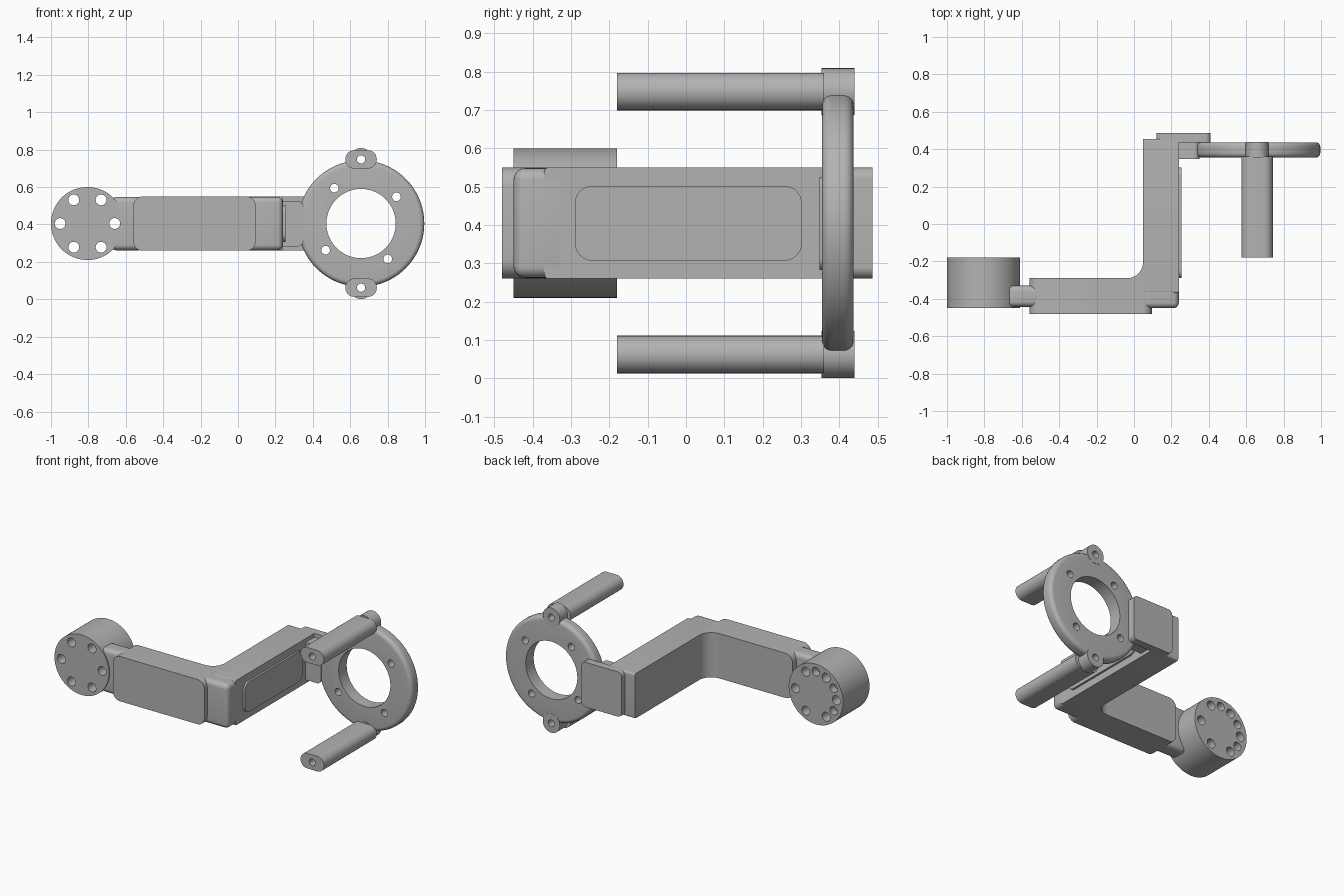
import bpy, bmesh
from math import sin, cos, radians, pi

if "Cube" in bpy.data.objects:
    bpy.data.objects.remove(bpy.data.objects["Cube"], do_unlink=True)

MID = 0.405          # height of the whole mechanism's centre line
RING_X, DISC_X = 0.658, -0.805

grey = bpy.data.materials.new("machined grey")
grey.diffuse_color = (0.45, 0.45, 0.45, 1)
grey.use_nodes = True
grey.node_tree.nodes["Principled BSDF"].inputs["Base Color"].default_value = (0.45, 0.45, 0.45, 1)


def prism(name, profile, axis, lo, hi):
    """Extrude a 2D profile along an axis (x: y-z, y: x-z, z: x-y)."""
    place = {"x": lambda u, v, w: (w, u, v),
             "y": lambda u, v, w: (u, w, v),
             "z": lambda u, v, w: (u, v, w)}[axis]
    bm = bmesh.new()
    rings = [[bm.verts.new(place(u, v, w)) for u, v in profile] for w in (lo, hi)]
    for ring in rings:
        bm.faces.new(ring)
    n = len(profile)
    for i in range(n):
        j = (i + 1) % n
        bm.faces.new((rings[0][i], rings[0][j], rings[1][j], rings[1][i]))
    bmesh.ops.recalc_face_normals(bm, faces=bm.faces)
    mesh = bpy.data.meshes.new(name)
    bm.to_mesh(mesh)
    bm.free()
    mesh.materials.append(grey)
    ob = bpy.data.objects.new(name, mesh)
    bpy.context.collection.objects.link(ob)
    return ob


def circle(cx, cy, r, n=64):
    return [(cx + r * cos(2 * pi * i / n), cy + r * sin(2 * pi * i / n)) for i in range(n)]


def rounded(u0, u1, v0, v1, r, steps=8):
    """Rectangle with rounded corners."""
    corners = [(u1 - r, v1 - r), (u0 + r, v1 - r), (u0 + r, v0 + r), (u1 - r, v0 + r)]
    return [(cu + r * cos(a), cv + r * sin(a))
            for k, (cu, cv) in enumerate(corners)
            for a in [radians(90 * k + 90 * i / steps) for i in range(steps + 1)]]


def box(name, x, y, z):
    return prism(name, [(x[0], y[0]), (x[1], y[0]), (x[1], y[1]), (x[0], y[1])], "z", *z)


def hole(cx, cz, r, lo=-1, hi=1, n=24):
    return prism("hole_cutter", circle(cx, cz, r, n), "y", lo, hi)


def finish(ob, cutters=(), bevel=0):
    """Round the edges, drill the holes, then shade."""
    if bevel:
        m = ob.modifiers.new("round", "BEVEL")
        m.width, m.segments, m.limit_method, m.angle_limit = bevel, 6, "ANGLE", radians(40)
    for c in cutters:
        c.hide_render = True
        m = ob.modifiers.new("drill", "BOOLEAN")
        m.operation, m.solver, m.object = "DIFFERENCE", "EXACT", c
    bpy.ops.object.select_all(action="DESELECT")
    bpy.context.view_layer.objects.active = ob
    ob.select_set(True)
    bpy.ops.object.convert(target="MESH")
    bpy.ops.object.shade_smooth_by_angle(angle=radians(30))


def discard(cutters):
    for c in cutters:
        bpy.data.objects.remove(c, do_unlink=True)


# Motor disc with six through holes and a few blind ones on the back
through = [hole(DISC_X + 0.146 * cos(radians(a)), MID + 0.146 * sin(radians(a)), 0.029)
           for a in range(0, 360, 60)]
blind = [hole(DISC_X + 0.146 * cos(radians(a)), MID + 0.146 * sin(radians(a)), 0.027, -0.23, 0)
         for a in (90, 150, 210)]
finish(prism("motor_disc", circle(DISC_X, MID, 0.195, 96), "y", -0.45, -0.18), through + blind)

# Necks at both ends of the first arm
finish(box("disc_neck", (-0.68, -0.5), (-0.443, -0.33), (0.262, 0.548)), through, 0.03)
discard(through + blind)
finish(box("elbow_neck", (0.0, 0.24), (-0.45, -0.3), (0.262, 0.548)), (), 0.03)

# First arm, running left to right
finish(prism("first_arm", rounded(-0.56, 0.095, 0.26, 0.55, 0.05), "y", -0.48, -0.29))

# Second arm, running front to back, with the concave elbow fillet
finish(prism("second_arm", rounded(-0.37, 0.455, 0.26, 0.55, 0.012), "x", 0.048, 0.24))
arc = [(-0.037 + 0.085 * cos(radians(a)), -0.205 + 0.085 * sin(radians(a)))
       for a in range(-90, 1, 9)]
finish(prism("elbow_fillet", arc + [(0.1, -0.205), (0.1, -0.36), (-0.037, -0.36)],
             "z", 0.26, 0.55))
finish(prism("side_cover", rounded(-0.29, 0.302, 0.307, 0.502, 0.045), "x", 0.235, 0.253))

# Bracket joining the second arm to the ring
finish(prism("rear_cap", rounded(0.12, 0.41, 0.26, 0.55, 0.03), "y", 0.437, 0.487))
finish(prism("ring_clamp", rounded(0.2, 0.35, 0.283, 0.525, 0.03), "y", 0.348, 0.44))

# Ring with a wide bore and four screw holes
bore = hole(RING_X, MID, 0.185, n=96)
screws = [hole(RING_X + 0.237 * cos(radians(a)), MID + 0.237 * sin(radians(a)), 0.023)
          for a in range(37, 360, 90)]
posts = [hole(RING_X, MID + s * 0.343, 0.022) for s in (-1, 1)]
finish(prism("ring", circle(RING_X, MID, 0.338, 128), "y", 0.355, 0.437),
       [bore] + screws + posts, 0.025)

# Lugs and long posts above and below the ring
for side, s in (("lower", -1), ("upper", 1)):
    z = MID + s * 0.343
    finish(prism(side + "_lug", circle(RING_X, z, 0.061, 48), "y", 0.353, 0.439), posts)
    finish(prism(side + "_post", rounded(RING_X - 0.084, RING_X + 0.084, z - 0.049, z + 0.049, 0.048),
                 "y", -0.18, 0.36), posts)
discard([bore] + screws + posts)
